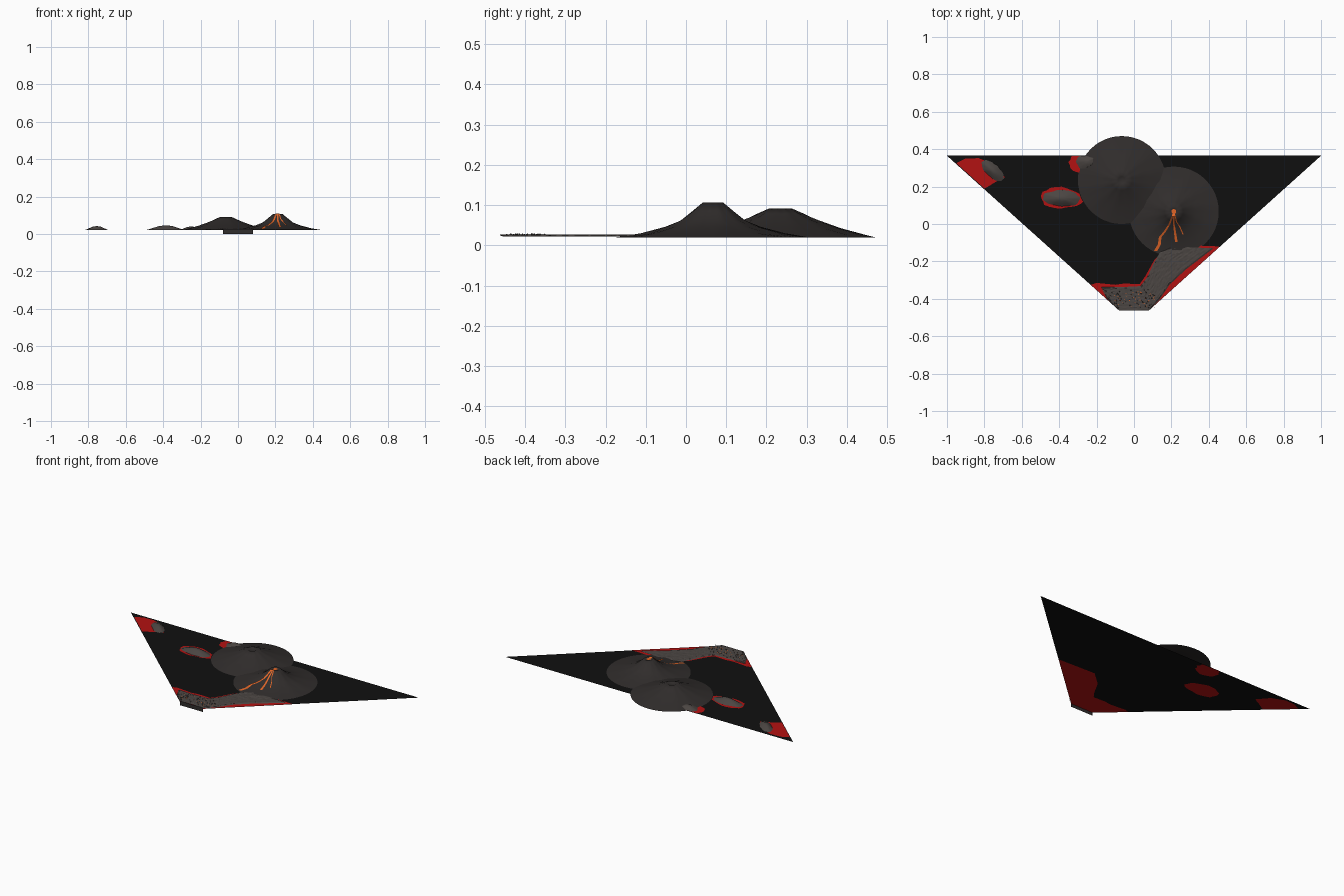
import bpy, math, random

if "Cube" in bpy.data.objects:
    bpy.data.objects.remove(bpy.data.objects["Cube"])
random.seed(4)
SEA = 0.02


def mat(name, r, g, b):
    m = bpy.data.materials.new(name)
    m.diffuse_color = (r, g, b, 1)
    m.use_nodes = True
    m.node_tree.nodes["Principled BSDF"].inputs["Base Color"].default_value = m.diffuse_color
    return m


ROCK = mat("dark_rock", 0.03, 0.026, 0.025)
GROUND = mat("grey_ground", 0.07, 0.06, 0.055)
BLACK = mat("black_sea", 0.005, 0.005, 0.005)
RED = mat("red_glow", 0.45, 0.006, 0.006)
LAVA = mat("lava", 0.75, 0.13, 0.02)


def make(name, verts, faces, material, smooth=False):
    me = bpy.data.meshes.new(name)
    me.from_pydata(verts, [], faces)
    me.materials.append(material)
    me.update()
    ob = bpy.data.objects.new(name, me)
    bpy.context.collection.objects.link(ob)
    for p in me.polygons:
        p.use_smooth = smooth
    return ob


def sheet(name, outline, z, material):
    return make(name, [(x, y, z) for x, y in outline], [list(range(len(outline)))], material)


def height(profile, r):
    for (r0, z0), (r1, z1) in zip(profile, profile[1:]):
        if r <= r1:
            return z0 + (z1 - z0) * (r - r0) / (r1 - r0)
    return profile[-1][1]


# Volcanoes: open cones with concave slopes, ridges and a small crater
def volcano(name, cx, cy, profile, n=48):
    verts, faces = [(cx, cy, profile[0][1])], []
    for k, (r, z) in enumerate(profile[1:]):
        for i in range(n):
            a = 2 * math.pi * i / n
            mid = 1 if 1 < k < len(profile) - 2 else 0
            dz = mid * 0.0012 * math.cos(a * 12 + k)
            verts.append((cx + r * math.cos(a), cy + r * math.sin(a), z + dz))
    for i in range(n):
        j = (i + 1) % n
        faces.append((0, 1 + i, 1 + j))
        for k in range(len(profile) - 2):
            s, t = 1 + k * n, 1 + (k + 1) * n
            faces.append((s + i, t + i, t + j, s + j))
    return make(name, verts, faces, ROCK, True)


P1 = [(0, .097), (.014, .1), (.026, .106), (.05, .085), (.08, .062), (.12, .045), (.18, .029), (.24, SEA)]
P2 = [(0, .082), (.018, .085), (.03, .091), (.055, .079), (.08, .068), (.15, .042), (.235, SEA)]
C1 = (.213, .067)
volcano("front_volcano", *C1, P1)
volcano("rear_volcano", -.065, .235, P2)

# Lava pool and ribbons running down the front volcano
pool = [(C1[0] + .013 * math.cos(i * math.pi / 6), C1[1] + .013 * math.sin(i * math.pi / 6)) for i in range(12)]
sheet("crater_lava", pool, .103, LAVA)


def stream(name, pts, w0, w1):
    pts = [(a[0] + (b[0] - a[0]) * t / 4, a[1] + (b[1] - a[1]) * t / 4)
           for a, b in zip(pts, pts[1:]) for t in range(4)] + [pts[-1]]
    verts, n = [], len(pts)
    for i, (x, y) in enumerate(pts):
        w = w0 + (w1 - w0) * i / (n - 1)
        z = height(P1, math.hypot(x - C1[0], y - C1[1])) + .003
        verts += [(x - w, y, z), (x + w, y, z)]
    make(name, verts, [(2 * i, 2 * i + 1, 2 * i + 3, 2 * i + 2) for i in range(n - 1)], LAVA)


stream("lava_stream_left", [(.21, .055), (.19, .0), (.165, -.04), (.14, -.07), (.135, -.11), (.115, -.145)], .004, .009)
stream("lava_stream_middle", [(.213, .055), (.213, 0), (.22, -.05), (.226, -.095)], .003, .007)
stream("lava_stream_right", [(.216, .055), (.228, .01), (.245, -.015), (.262, -.055)], .003, .003)

# Black lava sea
sheet("lava_sea", [(-1, .365), (-.08, -.462), (.08, -.462), (1, .365)], SEA, BLACK)


# Red glowing patches, showing on both faces of the sea
def patch(name, pts):
    sheet(name, pts, SEA + .0012, RED)
    sheet(name + "_underside", pts[::-1], SEA - .0012, RED)


def blob(cx, cy, rx, ry, turn=0, jag=.1, n=24):
    out = []
    for i in range(n):
        a, k = 2 * math.pi * i / n, 1 + random.uniform(-jag, jag)
        x, y = rx * k * math.cos(a), ry * k * math.sin(a)
        c, s = math.cos(turn), math.sin(turn)
        out.append((cx + x * c - y * s, min(cy + x * s + y * c, .364)))
    return out


patch("corner_glow", [(-.95, .325), (-.9, .35), (-.83, .352), (-.75, .32), (-.69, .25), (-.74, .225), (-.78, .2), (-.8, .19)])
patch("islet_glow", blob(-.39, .14, .115, .055, -.05))
patch("back_glow", blob(-.27, .33, .075, .06))
patch("coast_glow", [(-.23, -.325), (-.2, -.315), (-.1, -.325), (-.05, -.318), (.03, -.322), (.06, -.28), (.11, -.19),
                     (.2, -.11), (.46, -.12), (.08, -.461), (-.08, -.461)])


# Low rocky islets
def mound(name, cx, cy, rx, ry, h, turn=0):
    rim = blob(cx, cy, rx, ry, turn, .07)
    n, verts, faces = len(rim), [(cx, cy, SEA + h)], []
    for f, k in ((.35, .85), (.7, .42), (1, .06)):
        verts += [(cx + (x - cx) * f, cy + (y - cy) * f, SEA + h * k) for x, y in rim]
    for i in range(n):
        j = (i + 1) % n
        faces.append((0, 1 + i, 1 + j))
        for s in (1, 1 + n):
            faces.append((s + i, s + n + i, s + n + j, s + j))
    make(name, verts, faces, GROUND, True)


mound("corner_islet", -.755, .285, .075, .035, .022, -.75)
mound("middle_islet", -.385, .137, .1, .043, .026, -.05)
mound("back_islet", -.25, .335, .06, .05, .02)

# Rough coast: a strip lofted between the inland and seaward edges
inner = [(-.175, -.338), (-.08, -.338), (.035, -.332), (.07, -.285), (.105, -.21), (.14, -.15), (.2, -.12)]
outer = [(-.145, -.4), (-.08, -.462), (.08, -.462), (.135, -.405), (.19, -.325), (.275, -.245), (.425, -.13)]
STEP, ROWS = 8, 20
verts, faces = [], []
cols = (len(inner) - 1) * STEP + 1
for c in range(cols):
    i = min(c // STEP, len(inner) - 2)
    t = c / STEP - i
    a = [inner[i][k] * (1 - t) + inner[i + 1][k] * t for k in (0, 1)]
    b = [outer[i][k] * (1 - t) + outer[i + 1][k] * t for k in (0, 1)]
    for r in range(ROWS + 1):
        u = r / ROWS
        z = .0255 + random.uniform(-.0012, .0015)
        if r == 0 or (r == ROWS and not STEP <= c <= 2 * STEP):
            z = SEA + .002
        verts.append((a[0] + (b[0] - a[0]) * u, a[1] + (b[1] - a[1]) * u, z))
w = ROWS + 1
for c in range(cols - 1):
    for r in range(ROWS):
        s = c * w + r
        faces.append((s, s + 1, s + w + 1, s + w))
make("rocky_coast", verts, faces, GROUND)

# Front wall below the coast
make("front_wall", [(-.08, -.4625, 0), (.08, -.4625, 0), (.08, -.4625, .026), (-.08, -.4625, .026)], [(0, 1, 2, 3)], ROCK)

# Glowing flecks and small stones scattered on the coast
fv, ff, sv, sf = [], [], [], []
for k in range(60):
    x, y, z = random.uniform(-.12, .11), random.uniform(-.44, -.36), .0275
    d, n = random.uniform(.001, .003), len(fv)
    fv += [(x - d, y, z), (x, y - d, z), (x + d, y, z), (x, y + d, z)]
    ff.append((n, n + 1, n + 2, n + 3))
    x, y = random.uniform(-.11, .11), random.uniform(-.45, -.35)
    d, n = random.uniform(.002, .004), len(sv)
    sv += [(x - d, y - d, .025), (x + d, y - d, .025), (x, y + d, .025), (x, y, .025 + d * 1.4)]
    sf += [(n, n + 1, n + 3), (n + 1, n + 2, n + 3), (n + 2, n, n + 3)]
make("ember_flecks", fv, ff, LAVA)
make("small_stones", sv, sf, GROUND)
